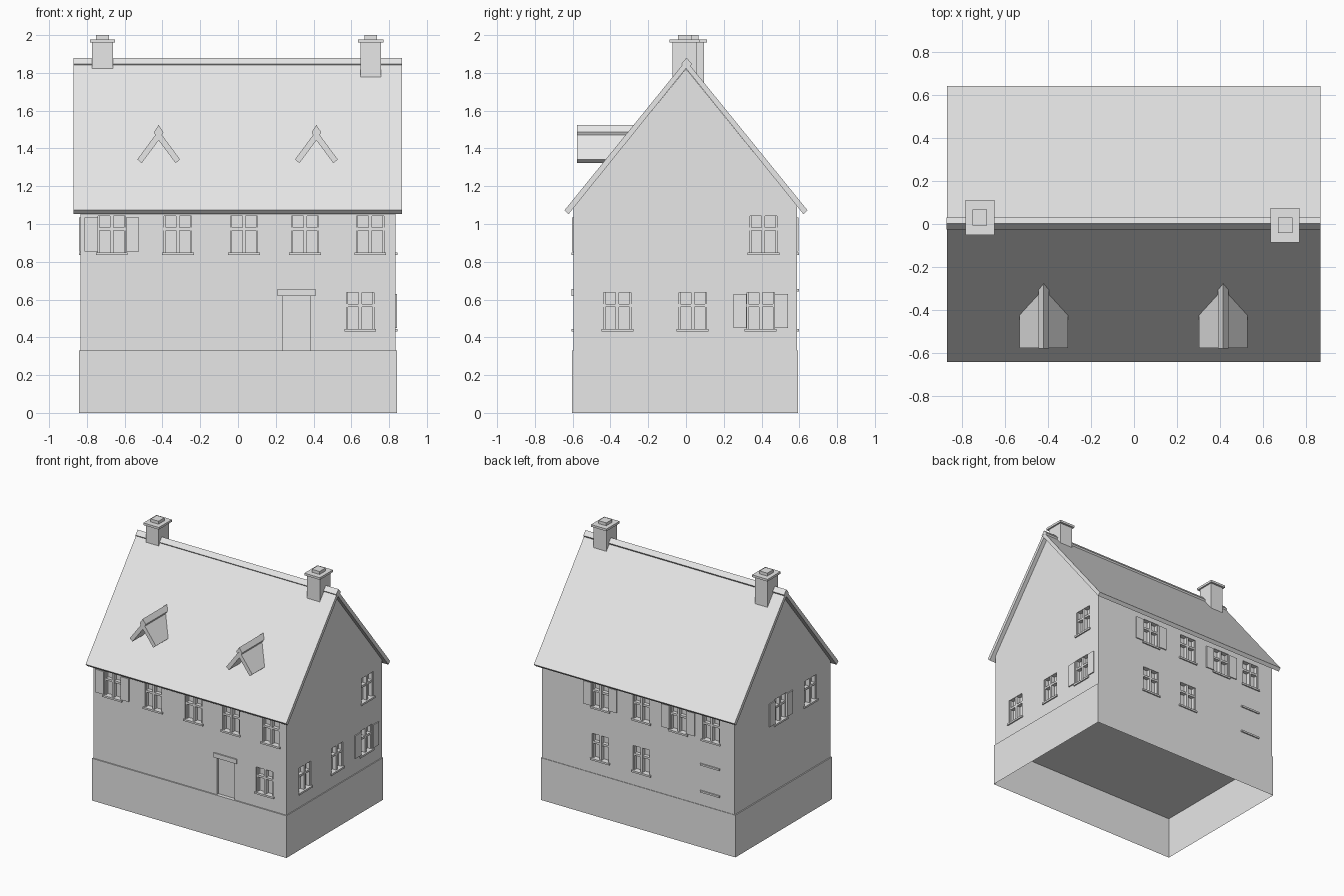
import bpy, bmesh
from mathutils import Vector

cube = bpy.data.objects.get("Cube")
if cube:
    bpy.data.objects.remove(cube, do_unlink=True)

grey = bpy.data.materials.new("plain_grey")
grey.use_nodes = True
grey.diffuse_color = (0.8, 0.8, 0.8, 1)
grey.node_tree.nodes["Principled BSDF"].inputs["Base Color"].default_value = (0.8, 0.8, 0.8, 1)


def finish(name, bm):
    bmesh.ops.recalc_face_normals(bm, faces=bm.faces[:])
    mesh = bpy.data.meshes.new(name)
    bm.to_mesh(mesh)
    bm.free()
    mesh.materials.append(grey)
    obj = bpy.data.objects.new(name, mesh)
    bpy.context.collection.objects.link(obj)
    return obj


def add_box(bm, a, b):
    lo = Vector(map(min, a, b))
    hi = Vector(map(max, a, b))
    verts = bmesh.ops.create_cube(bm, size=1)["verts"]
    for v in verts:
        v.co = (lo + hi) / 2 + v.co * (hi - lo)
    return verts


def prism(name, profile, start, end, axis, shift=0):
    """Extrude a profile of (sideways, z) points along x or y."""
    bm = bmesh.new()
    place = (lambda s, z: (start, s + shift, z)) if axis == "x" else (lambda s, z: (s + shift, start, z))
    face = bm.faces.new([bm.verts.new(place(s, z)) for s, z in profile])
    moved = bmesh.ops.extrude_face_region(bm, geom=[face])["geom"]
    step = Vector((end - start, 0, 0) if axis == "x" else (0, end - start, 0))
    bmesh.ops.translate(bm, vec=step, verts=[g for g in moved if isinstance(g, bmesh.types.BMVert)])
    return finish(name, bm)


def chevron(half_in, z_in, half_out, z_out, apex_in, apex_out):
    return [(-half_out, z_out), (0, apex_out), (half_out, z_out),
            (half_in, z_in), (0, apex_in), (-half_in, z_in)]


def cut(target, cutter):
    mod = target.modifiers.new("openings", "BOOLEAN")
    mod.operation = "DIFFERENCE"
    mod.solver = "EXACT"
    mod.object = cutter
    bpy.context.view_layer.update()
    graph = bpy.context.evaluated_depsgraph_get()
    mesh = bpy.data.meshes.new_from_object(target.evaluated_get(graph))
    target.modifiers.clear()
    target.data = mesh
    bpy.data.objects.remove(cutter, do_unlink=True)


# Walls and open-bottomed plinth
X0, X1, Y0, Y1, FLOOR = -0.833, 0.835, -0.595, 0.588, 0.33
walls = prism("walls", [(Y0, FLOOR), (Y1, FLOOR), (Y1, 1.095), (0, 1.822), (Y0, 1.09)], X0, X1, "x")
bm = bmesh.new()
add_box(bm, (-0.842, -0.604, 0), (0.842, 0.592, FLOOR))
bm.faces.ensure_lookup_table()
bottom = min(bm.faces, key=lambda f: f.calc_center_median().z)
bmesh.ops.delete(bm, geom=[bottom], context="FACES_ONLY")
finish("plinth", bm)

# Main roof and ridge cap
prism("roof", chevron(0.622, 1.052, 0.643, 1.073, 1.824, 1.866), -0.87, 0.867, "x")
prism("ridge_cap", chevron(0.02, 1.835, 0.028, 1.848, 1.85, 1.88), -0.871, 0.868, "x", 0.003)

# Wall faces: sideways position u, outward distance d, height z
SIDES = {
    "front": lambda u, d, z: (u, Y0 - d, z),
    "back": lambda u, d, z: (u, Y1 + d, z),
    "right": lambda u, d, z: (X1 + d, u, z),
    "left": lambda u, d, z: (X0 - d, u, z),
}
UPPER, LOWER = 0.85, 0.445
WIDTH, HEIGHT, DEPTH = 0.145, 0.193, 0.035
# Side, height, plain window centres, centres with shutters
ROWS = [
    ("front", UPPER, [-0.318, 0.032, 0.355, 0.7], [-0.668]),
    ("front", LOWER, [0.647], []),
    ("back", UPPER, [-0.025, -0.628], [0.33, -0.345]),
    ("back", LOWER, [0.33, -0.025], []),
    ("right", UPPER, [0.41], []),
    ("right", LOWER, [-0.363, 0.035], [0.395]),
    ("left", UPPER, [-0.35], [0.02]),
]
holes, bars, sills, shutters = (bmesh.new() for _ in range(4))


def slab(bm, side, u, half, z0, z1, d0, d1):
    place = SIDES[side]
    add_box(bm, place(u - half, d0, z0), place(u + half, d1, z1))


# Windows, sills and shutters
for side, z, plain, shuttered in ROWS:
    for u in plain + shuttered:
        slab(holes, side, u, WIDTH / 2, z, z + HEIGHT, -DEPTH, 0.05)
        slab(bars, side, u, 0.009, z, z + HEIGHT, -DEPTH - 0.005, -0.004)
        slab(bars, side, u, WIDTH / 2, z + 0.115, z + 0.131, -DEPTH - 0.005, -0.006)
        for s in (-1, 1):
            slab(bars, side, u + s * (WIDTH / 2 - 0.004), 0.004, z, z + HEIGHT, -DEPTH - 0.005, -0.008)
        slab(sills, side, u, 0.084, z - 0.014, z, -0.01, 0.01)
    for u in shuttered:
        for s in (-1, 1):
            slab(shutters, side, u + s * 0.109, 0.035, z + 0.005, z + HEIGHT - 0.008, -0.002, 0.008)

# Door recess and lintel, and the blind window at the back
slab(holes, "front", 0.31, 0.075, FLOOR - 0.05, 0.62, -0.02, 0.05)
lintel = bmesh.new()
slab(lintel, "front", 0.31, 0.1, 0.62, 0.655, -0.01, 0.01)
slab(sills, "back", -0.622, 0.084, LOWER - 0.014, LOWER, -0.01, 0.01)
slab(sills, "back", -0.622, 0.084, 0.642, 0.656, -0.01, 0.01)

cut(walls, finish("opening_cutter", holes))
finish("window_bars", bars)
finish("window_sills", sills)
finish("shutters", shutters)
finish("door_lintel", lintel)

# Dormers
for label, x in (("right", -0.42), ("left", 0.415)):
    body = prism("dormer_body_" + label,
                 [(-0.093, 1.17), (0.093, 1.17), (0.093, 1.33), (0, 1.455), (-0.093, 1.33)],
                 -0.555, -0.3, "y", x)
    bm = bmesh.new()
    add_box(bm, (x - 0.05, -0.6, 1.195), (x + 0.05, -0.525, 1.308))
    add_box(bm, (x - 0.058, -0.6, 1.1), (x + 0.058, -0.55, 1.195))
    cut(body, finish("dormer_cutter", bm))
    prism("dormer_roof_" + label, chevron(0.09, 1.322, 0.113, 1.342, 1.443, 1.495),
          -0.577, -0.27, "y", x)
    prism("dormer_ridge_" + label, chevron(0.015, 1.465, 0.025, 1.487, 1.487, 1.524),
          -0.578, -0.265, "y", x)

# Chimneys with cap and flue
for label, x, y in (("right", -0.717, 0.03), ("left", 0.703, -0.006)):
    for part, w, d, z0, z1 in (("stack", 0.055, 0.065, 1.65, 1.965),
                               ("cap", 0.067, 0.081, 1.96, 1.977),
                               ("flue", 0.034, 0.037, 1.97, 2.0)):
        bm = bmesh.new()
        add_box(bm, (x - w, y - d, z0), (x + w, y + d, z1))
        finish("chimney_" + part + "_" + label, bm)
